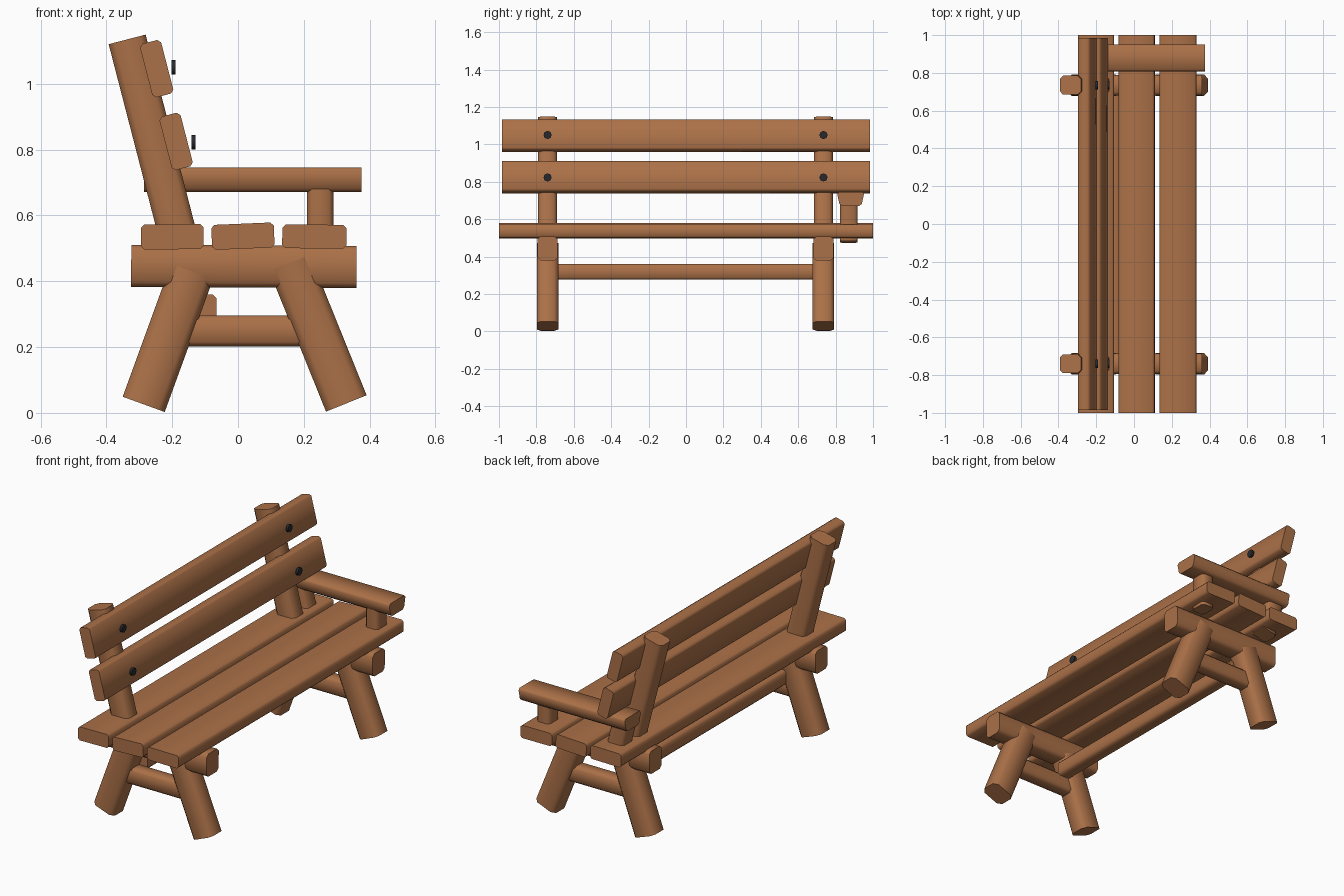
import bpy, bmesh
from math import radians
from mathutils import Matrix

cube = bpy.data.objects.get("Cube")
if cube:
    bpy.data.objects.remove(cube, do_unlink=True)


def material(name, rgb, roughness):
    m = bpy.data.materials.new(name)
    m.use_nodes = True
    m.diffuse_color = (*rgb, 1)
    bsdf = m.node_tree.nodes["Principled BSDF"]
    bsdf.inputs["Base Color"].default_value = (*rgb, 1)
    bsdf.inputs["Roughness"].default_value = roughness
    return m


WOOD = material("warm brown wood", (0.41, 0.165, 0.065), 0.8)
IRON = material("black iron", (0.02, 0.022, 0.027), 0.6)


def finish(name, bm, mat, centre, tilt=0.0):
    """Turn a bmesh into a placed, smoothed object; tilt turns it about y."""
    mesh = bpy.data.meshes.new(name)
    bm.to_mesh(mesh)
    bm.free()
    for p in mesh.polygons:
        p.use_smooth = True
    mesh.set_sharp_from_angle(angle=radians(60))
    mesh.materials.append(mat)
    ob = bpy.data.objects.new(name, mesh)
    ob.location = centre
    ob.rotation_euler.y = radians(tilt)
    bpy.context.collection.objects.link(ob)


def beam(name, centre, size, tilt=0.0, chamfer=0.01, underside=1.0):
    """Timber with its long edges chamfered; underside narrows the bottom in y."""
    bm = bmesh.new()
    bmesh.ops.create_cube(bm, size=1)
    bmesh.ops.scale(bm, vec=size, verts=bm.verts)
    for v in bm.verts:
        if v.co.z < 0:
            v.co.y *= underside
    axis = max(range(3), key=lambda i: size[i])
    edges = [e for e in bm.edges
             if abs(e.verts[0].co[axis] - e.verts[1].co[axis]) > size[axis] / 2]
    bmesh.ops.bevel(bm, geom=edges, offset=chamfer, segments=1,
                    affect="EDGES", profile=0.5)
    finish(name, bm, WOOD, centre, tilt)


def bolt(name, centre):
    bm = bmesh.new()
    bmesh.ops.create_cone(bm, cap_ends=True, segments=8, radius1=0.022, radius2=0.022,
                          depth=0.013, matrix=Matrix.Rotation(radians(90), 4, "Y"))
    finish(name, bm, IRON, centre)


# Seat planks
beam("seat_plank_rear", (-0.2, 0, 0.535), (0.19, 2.0, 0.076), -0.8)
beam("seat_plank_middle", (0.015, 0, 0.537), (0.19, 2.0, 0.076), -2.4)
beam("seat_plank_front", (0.232, 0, 0.536), (0.195, 2.0, 0.072), 0.4)

# Back planks
LEAN = -14.5
beam("back_plank_upper", (-0.247, 0, 1.046), (0.066, 1.97, 0.168), LEAN)
beam("back_plank_lower", (-0.188, 0, 0.825), (0.066, 1.97, 0.168), LEAN)

# End frames, one at each end of the bench
for side, y in (("right", -0.74), ("left", 0.735)):
    beam("back_post_" + side, (-0.258, y, 0.83), (0.116, 0.1, 0.63), LEAN, 0.018)
    beam("seat_support_" + side, (0.018, y, 0.445), (0.685, 0.108, 0.128), 0.3, 0.016)
    beam("front_leg_" + side, (0.243, y, 0.242), (0.133, 0.115, 0.46), -22, 0.022)
    beam("rear_leg_" + side, (-0.213, y, 0.228), (0.136, 0.115, 0.43), 20, 0.022)
    beam("end_stretcher_" + side, (0.0, y, 0.249), (0.46, 0.08, 0.094), 0, 0.014)
    bolt("upper_bolt_" + side, (-0.196, y, 1.05))
    bolt("lower_bolt_" + side, (-0.135, y, 0.823))

# Long stretcher between the end frames
beam("long_stretcher", (-0.105, 0, 0.318), (0.08, 1.42, 0.084), 0, 0.012)

# Single armrest
beam("armrest", (0.045, 0.88, 0.708), (0.66, 0.148, 0.075), 0, 0.012, 0.78)
beam("armrest_front_support", (0.25, 0.87, 0.582), (0.08, 0.095, 0.2), 0, 0.014)
beam("armrest_rear_support", (-0.2, 0.87, 0.582), (0.1, 0.095, 0.2), LEAN, 0.014)
